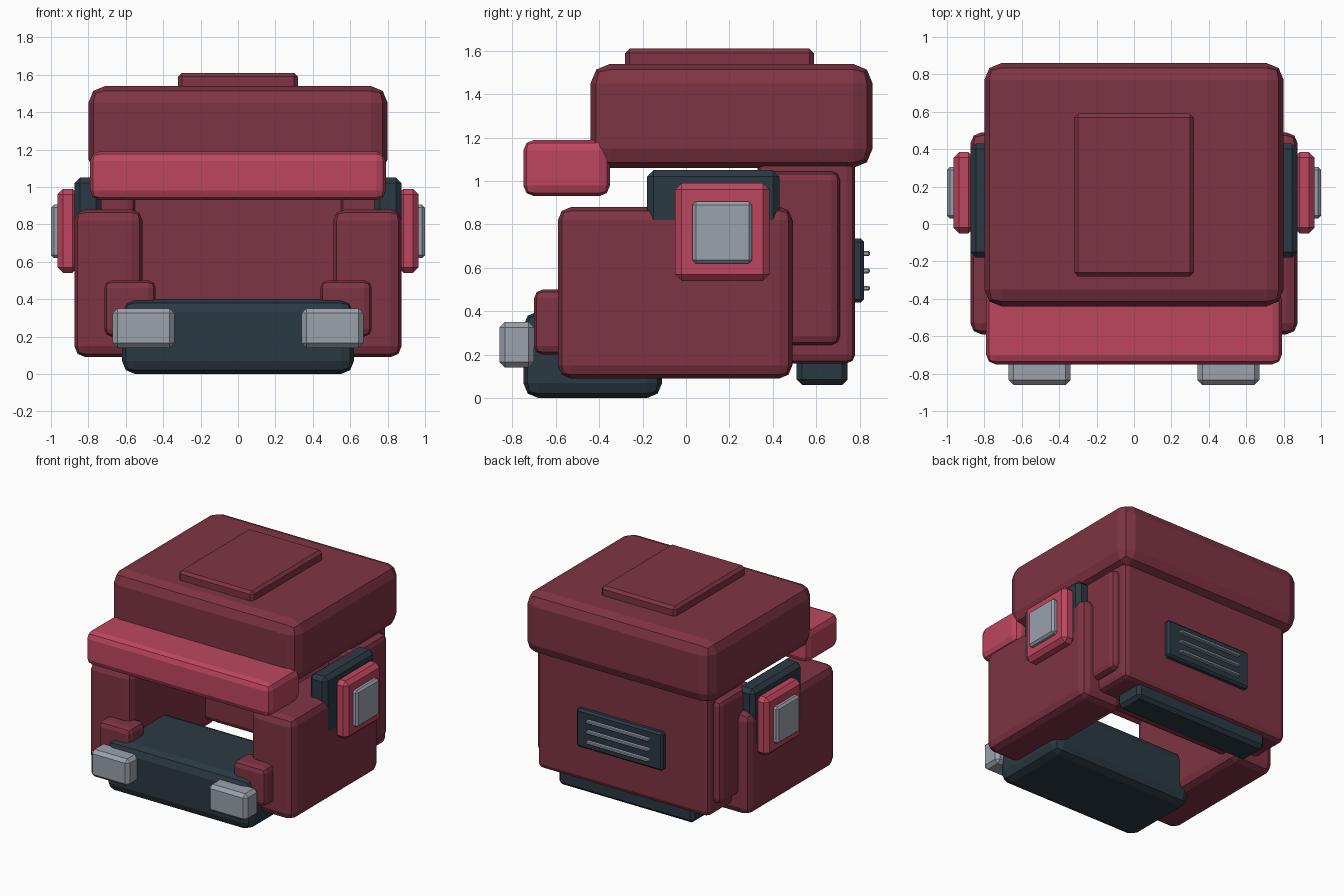
import bpy

if "Cube" in bpy.data.objects:
    bpy.data.objects.remove(bpy.data.objects["Cube"])


def material(name, color):
    m = bpy.data.materials.new(name)
    m.diffuse_color = (*color, 1.0)
    m.use_nodes = True
    m.node_tree.nodes["Principled BSDF"].inputs["Base Color"].default_value = m.diffuse_color
    return m


MAROON = material("maroon", (0.212, 0.034, 0.058))
PINK = material("rose red", (0.515, 0.061, 0.115))
DARK = material("dark slate", (0.024, 0.041, 0.056))
GREY = material("light grey", (0.325, 0.355, 0.415))


def box(name, x, y, z, mat, bevel=0.05, segments=2):
    """Bevelled box spanning the given (min, max) ranges."""
    bpy.ops.mesh.primitive_cube_add(
        size=1, location=[sum(r) / 2 for r in (x, y, z)])
    ob = bpy.context.object
    ob.name = name
    ob.scale = [r[1] - r[0] for r in (x, y, z)]
    bpy.ops.object.transform_apply(location=False, rotation=False, scale=True)
    ob.data.materials.append(mat)
    mod = ob.modifiers.new("Bevel", 'BEVEL')
    mod.width = bevel
    mod.segments = segments
    return ob


def pair(name, x, y, z, mat, bevel=0.05, segments=2):
    """Same box on the right and the left side."""
    box(name + "_right", x, y, z, mat, bevel, segments)
    box(name + "_left", (-x[1], -x[0]), y, z, mat, bevel, segments)


# Head cover, top plate and front visor
box("roof", (-0.80, 0.80), (-0.44, 0.86), (1.06, 1.54), MAROON, 0.09)
box("roof_plate", (-0.32, 0.32), (-0.28, 0.59), (1.48, 1.61), MAROON, 0.02, 1)
box("visor", (-0.79, 0.79), (-0.75, -0.35), (0.93, 1.19), PINK, 0.05)

# Main shell
pair("side_block", (0.51, 0.875), (-0.59, 0.49), (0.09, 0.88), MAROON, 0.06)
box("back_block", (-0.735, 0.735), (0.33, 0.78), (0.16, 1.12), MAROON, 0.04)
pair("side_strip", (0.55, 0.79), (0.29, 0.71), (0.245, 1.045), MAROON, 0.04)
pair("cheek_block", (0.44, 0.715), (-0.70, -0.50), (0.20, 0.50), MAROON, 0.04)

# Chin base and front lamps
box("chin_base", (-0.62, 0.62), (-0.75, -0.11), (0.0, 0.40), DARK, 0.07)
pair("front_lamp", (0.34, 0.67), (-0.86, -0.70), (0.14, 0.35), GREY, 0.025, 1)

# Side ear stacks
pair("ear_base", (0.73, 0.875), (-0.18, 0.43), (0.60, 1.05), DARK, 0.03, 1)
pair("ear_pad", (0.855, 0.965), (-0.05, 0.385), (0.54, 0.99), PINK, 0.03, 1)
pair("ear_cap", (0.94, 1.0), (0.03, 0.305), (0.62, 0.905), GREY, 0.015, 1)

# Rear bar and vent with slats
box("rear_bar", (-0.58, 0.58), (0.51, 0.745), (0.06, 0.20), DARK, 0.025, 1)
box("vent_panel", (-0.37, 0.37), (0.76, 0.82), (0.44, 0.735), DARK, 0.015, 1)
for i in range(3):
    box(f"vent_slat_{i + 1}", (-0.27, 0.27), (0.805, 0.847),
        (0.495 + 0.08 * i, 0.517 + 0.08 * i), GREY, 0.005, 1)
